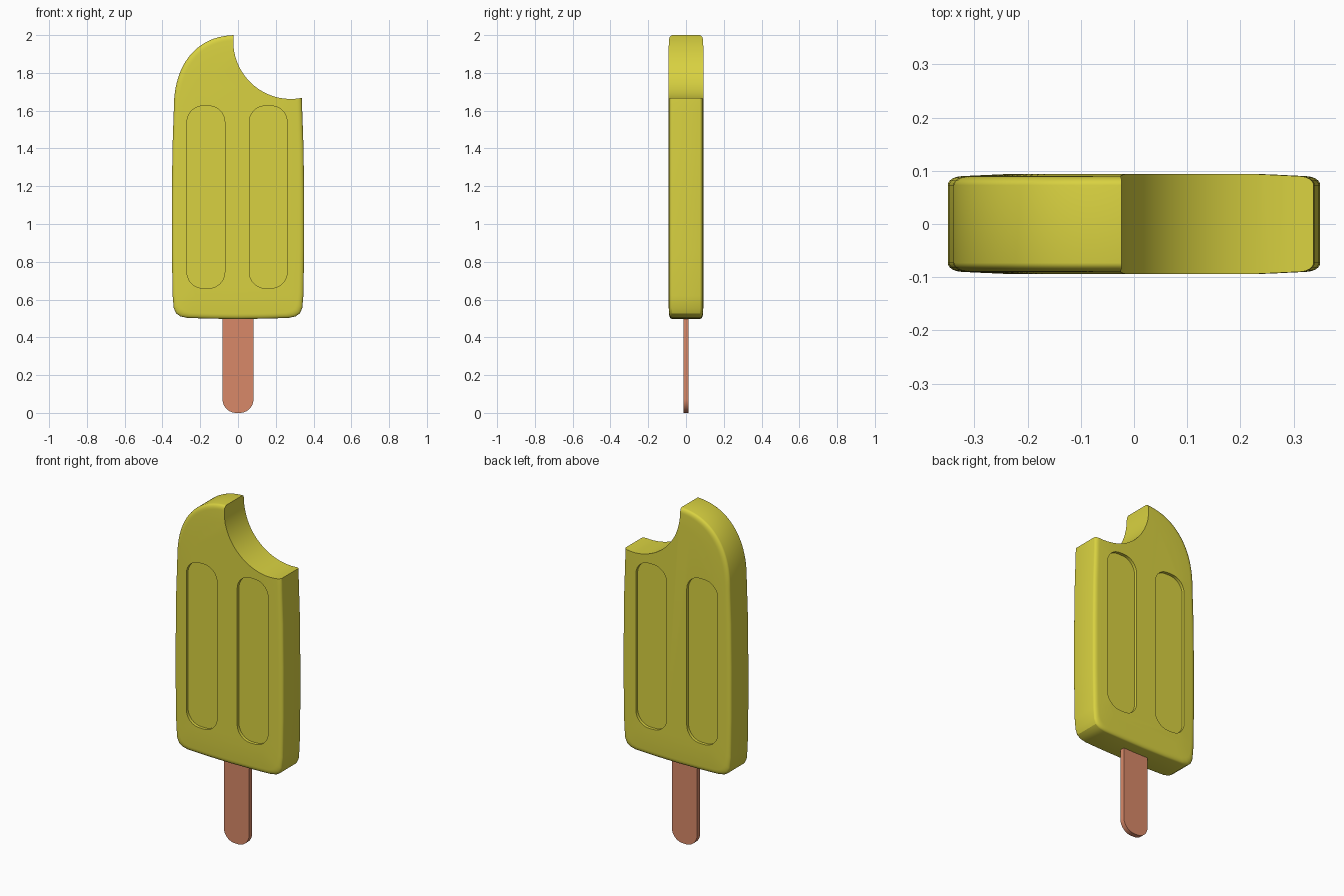
import bpy, bmesh
from math import sin, cos, pi

cube = bpy.data.objects.get("Cube")
if cube:
    bpy.data.objects.remove(cube)


def material(name, colour):
    m = bpy.data.materials.new(name)
    m.use_nodes = True
    m.diffuse_color = (*colour, 1)
    m.node_tree.nodes["Principled BSDF"].inputs["Base Color"].default_value = (*colour, 1)
    return m


yellow = material("yellow ice", (0.69, 0.64, 0.052))
wood = material("reddish wood", (0.69, 0.25, 0.14))


def loft(name, rings, mat):
    """Skin a list of equal-length point rings and cap both ends."""
    bm = bmesh.new()
    loops = [[bm.verts.new(p) for p in ring] for ring in rings]
    n = len(loops[0])
    for a, b in zip(loops, loops[1:]):
        for i in range(n):
            j = (i + 1) % n
            bm.faces.new((a[i], a[j], b[j], b[i]))
    bm.faces.new(loops[0])
    bm.faces.new(loops[-1])
    bmesh.ops.recalc_face_normals(bm, faces=bm.faces)
    mesh = bpy.data.meshes.new(name)
    bm.to_mesh(mesh)
    bm.free()
    obj = bpy.data.objects.new(name, mesh)
    bpy.context.collection.objects.link(obj)
    mesh.materials.append(mat)
    return obj


def prism(name, outline, y0, y1, mat):
    return loft(name, [[(x, y, z) for x, z in outline] for y in (y0, y1)], mat)


def rounded_box(x0, x1, z0, z1, r, steps=10):
    corners = [(x1 - r, z1 - r), (x0 + r, z1 - r), (x0 + r, z0 + r), (x1 - r, z0 + r)]
    return [(cx + r * cos((q + k / steps) * pi / 2), cz + r * sin((q + k / steps) * pi / 2))
            for q, (cx, cz) in enumerate(corners) for k in range(steps + 1)]


def activate(obj):
    bpy.ops.object.select_all(action='DESELECT')
    obj.select_set(True)
    bpy.context.view_layer.objects.active = obj


def carve(obj, cutter):
    mod = obj.modifiers.new("carve", 'BOOLEAN')
    mod.operation = 'DIFFERENCE'
    mod.solver = 'EXACT'
    mod.object = cutter
    activate(obj)
    bpy.ops.object.modifier_apply(modifier=mod.name)
    bpy.data.objects.remove(cutter)


# Ice bar: half outline from bottom centre up to the domed top, then mirrored
half = [(0, 0.497), (0.15, 0.499), (0.27, 0.503), (0.305, 0.511), (0.328, 0.527),
        (0.34, 0.555), (0.346, 0.62), (0.35, 0.85), (0.35, 1.15), (0.347, 1.4)]
for k in range(25):
    t = k / 24 * pi / 2
    half.append((0.34 * cos(t) ** 0.87, 1.6 + 0.4 * sin(t) ** 0.87))
half[-1] = (0, 2.0)
outline = half + [(-x, z) for x, z in half[-2:0:-1]]

# Rounded rim and slightly pillowed faces, as (inset, y) steps
rim = [(0.028 * (1 - cos(k * pi / 12)), 0.073 + 0.017 * sin(k * pi / 12)) for k in range(7)]
rim.append((0.1, 0.0935))
steps = [(i, -y) for i, y in reversed(rim)] + rim
rings = [[(x * (1 - i / 0.35), y, 1.25 + (z - 1.25) * (1 - i / 0.75)) for x, z in outline]
         for i, y in steps]
bar = loft("ice_bar", rings, yellow)

# Two shallow grooves on the front and back
for cx in (-0.17, 0.16):
    slot = rounded_box(cx - 0.1, cx + 0.1, 0.66, 1.625, 0.085)
    for side in (-1, 1):
        carve(bar, prism("groove_cutter", slot, side * 0.076, side * 0.2, yellow))

# Bite out of the upper corner
bite = [(0.28 + 0.305 * cos(k * pi / 48), 1.967 + 0.305 * sin(k * pi / 48)) for k in range(96)]
carve(bar, prism("bite_cutter", bite, -0.3, 0.3, yellow))

# Flat stick with a rounded lower end
stick = prism("stick", rounded_box(-0.082, 0.082, 0, 0.6, 0.072), -0.014, 0.014, wood)

for obj in (bar, stick):
    activate(obj)
    bpy.ops.object.shade_smooth_by_angle(angle=pi / 6)
